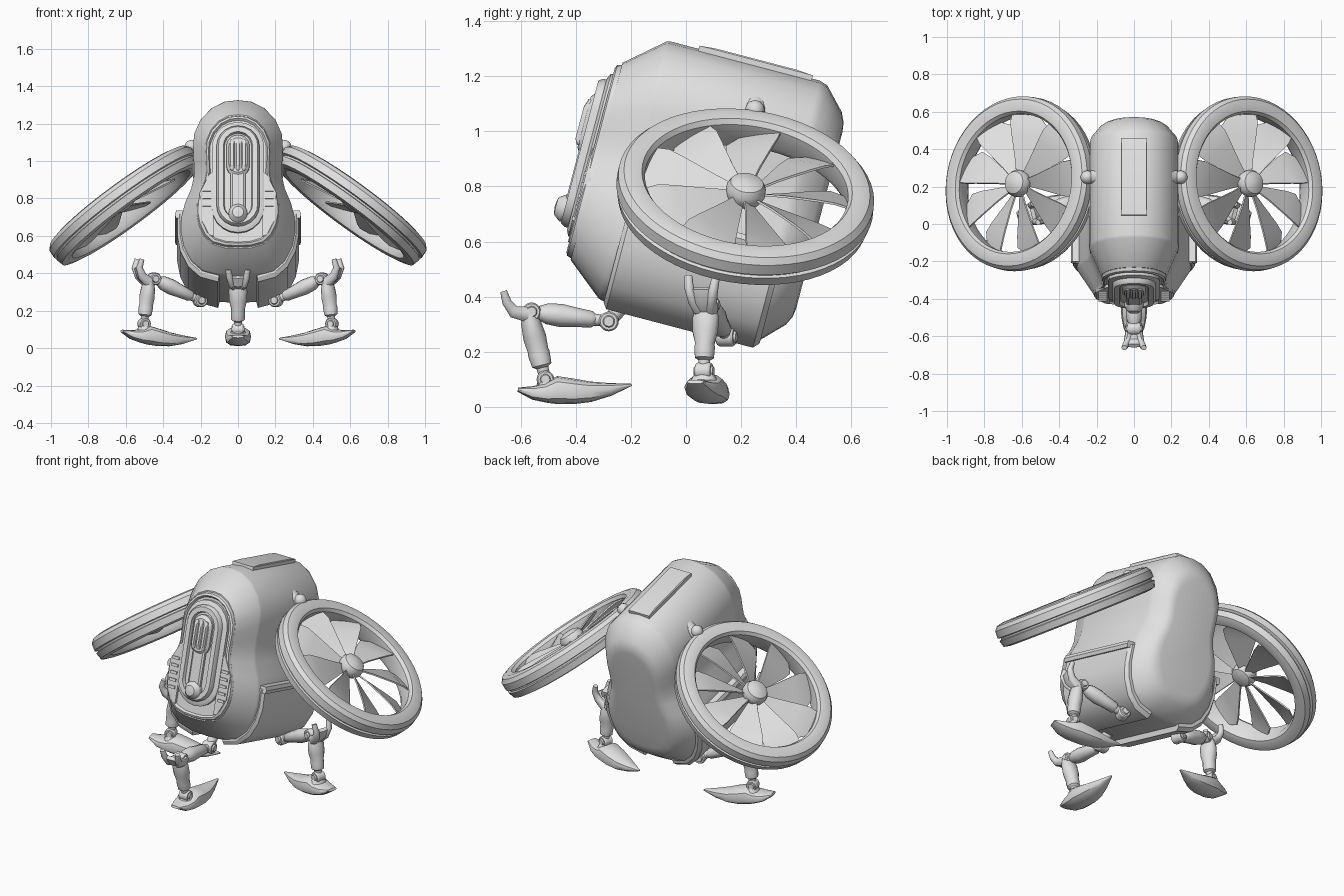
import bpy, bmesh, math
from mathutils import Vector, Matrix

if "Cube" in bpy.data.objects:
    bpy.data.objects.remove(bpy.data.objects["Cube"])

grey = bpy.data.materials.new("light_grey")
grey.use_nodes = True
grey.diffuse_color = (0.75, 0.75, 0.75, 1)
grey.node_tree.nodes["Principled BSDF"].inputs["Base Color"].default_value = (0.75, 0.75, 0.75, 1)


def loft(name, rings, cyclic=False, flip=1, angle=32):
    """Skin a list of closed rings; flip=-1 mirrors across x."""
    bm = bmesh.new()
    rows = [[bm.verts.new((p[0] * flip, p[1], p[2])) for p in r] for r in rings]
    pairs = list(zip(rows, rows[1:])) + ([(rows[-1], rows[0])] if cyclic else [])
    for a, b in pairs:
        for i in range(len(a)):
            j = (i + 1) % len(a)
            bm.faces.new((a[i], a[j], b[j], b[i]))
    if not cyclic:
        bm.faces.new(rows[0])
        bm.faces.new(rows[-1])
    bmesh.ops.recalc_face_normals(bm, faces=bm.faces)
    me = bpy.data.meshes.new(name)
    bm.to_mesh(me)
    bm.free()
    me.materials.append(grey)
    me.shade_smooth()
    me.set_sharp_from_angle(angle=math.radians(angle))
    ob = bpy.data.objects.new(name, me)
    bpy.context.collection.objects.link(ob)
    return ob


def lathe(name, profile, mat, steps=48, flip=1, cyclic=True):
    """Spin (radius, height) points round the z axis of mat."""
    rings = []
    for i in range(steps):
        a = math.tau * i / steps
        rings.append([mat @ Vector((r * math.cos(a), r * math.sin(a), h)) for r, h in profile])
    if not cyclic:
        rings = list(zip(*rings))
    return loft(name, rings, cyclic, flip)


def frame(origin, x, z):
    """Matrix with the given origin, x and z directions."""
    z = Vector(z).normalized()
    y = z.cross(Vector(x)).normalized()
    m = Matrix((y.cross(z), y, z)).transposed().to_4x4()
    m.translation = origin
    return m


# The hull is pitched nose up: s runs backward along it, t runs up it
PITCH = math.radians(14.7)
C, S = math.cos(PITCH), math.sin(PITCH)


def hull(x, s, t):
    return Vector((x, s * C + t * S, t * C - s * S))


HALF = [(0.07, 1.26), (0.14, 1.225), (0.2, 1.16), (0.235, 1.08), (0.24, 1.0), (0.236, 0.92),
        (0.235, 0.85), (0.25, 0.78), (0.283, 0.7), (0.303, 0.62), (0.305, 0.54),
        (0.29, 0.46), (0.25, 0.38), (0.19, 0.325), (0.1, 0.3)]
OUTLINE = [(0, 1.268)] + HALF + [(0, 0.295)] + [(-x, t) for x, t in reversed(HALF)]
MID = 0.77


def section(s, kx, kt, pts=OUTLINE):
    return [hull(x * kx, s, MID + (t - MID) * kt) for x, t in pts]


# Hull
loft("hull", [section(*k) for k in ((-0.54, 0.72, 0.76), (-0.406, 0.98, 0.99), (-0.39, 1, 1),
                                    (0.17, 1, 1), (0.2, 0.97, 0.98), (0.275, 0.75, 0.82),
                                    (0.291, 0.66, 0.75), (0.296, 0.55, 0.68))], angle=30)

# Front rim round a recess, with the raised face housing inside
loft("front_rim", [section(*k) for k in ((-0.52, 0.74, 0.76), (-0.556, 0.7, 0.735),
                                         (-0.562, 0.66, 0.71), (-0.55, 0.63, 0.69))])


def stadium(w, t0, t1, s, n=10):
    """Upright capsule outline of half width w."""
    top = [(w * math.cos(math.pi * i / n), t1 - w + w * math.sin(math.pi * i / n)) for i in range(n + 1)]
    low = [(-x, t0 + t1 - t) for x, t in top]
    return [hull(x, s, t) for x, t in top + low]


loft("face_housing", [stadium(*k) for k in ((0.14, 0.49, 1.1, -0.53), (0.14, 0.49, 1.1, -0.57),
                                            (0.12, 0.51, 1.08, -0.58))])
loft("face_plate", [stadium(*k) for k in ((0.115, 0.52, 1.075, -0.54), (0.115, 0.52, 1.075, -0.592),
                                          (0.105, 0.53, 1.065, -0.608), (0.078, 0.557, 1.038, -0.608),
                                          (0.072, 0.563, 1.032, -0.59))])
loft("face_bar", [stadium(0.04, 0.57, 1.0, -0.57), stadium(0.04, 0.57, 1.0, -0.605),
                  stadium(0.03, 0.58, 0.99, -0.612)])
loft("face_bulge", [stadium(0.062, 0.79, 1.02, -0.57), stadium(0.062, 0.79, 1.02, -0.605),
                    stadium(0.05, 0.81, 1.0, -0.62)])
for x in (-0.032, 0, 0.032):
    loft("face_rib", [stadium(0.012, 0.82, 0.99, -0.6), stadium(0.012, 0.82, 0.99, -0.625),
                      stadium(0.007, 0.84, 0.96, -0.635)]).location.x = x
lathe("face_knob", [(0.05, 0), (0.05, 0.04), (0.04, 0.055), (0.03, 0.066), (0.005, 0.07)],
      frame(hull(0, -0.575, 0.585), (1, 0, 0), (0, -C, S)), 24, 1, False)

# Top hatch
loft("top_hatch", [[hull(x * k, s + e * (1 - k), t) for x, s, e in
                    ((-0.07, -0.285, 1), (0.07, -0.285, 1), (0.07, 0.14, -1), (-0.07, 0.14, -1))]
                   for k, t in ((1, 1.25), (1, 1.28), (0.94, 1.285))])

# Side armour, cheeks and vents
ARMOUR = [(0.303, 0.645)] + HALF[10:]
for side in (1, -1):
    def shell(s, grow):
        return section(s, grow, grow, ARMOUR) + section(s, 0.97, 0.97, ARMOUR)[::-1]
    loft("side_armour", [shell(*k) for k in ((-0.385, 1.02), (-0.37, 1.065), (0.18, 1.065), (0.2, 1.02))],
         flip=side)
    rim = [(0.285, 0.66), (0.33, 0.66), (0.338, 0.64), (0.332, 0.62), (0.29, 0.62)]
    loft("armour_rim", [[hull(x, s, t) for x, t in rim] for s in (-0.38, 0.19)], flip=side)
    cheek = [(0.13, 0.83), (0.155, 0.81), (0.205, 0.71), (0.2, 0.57), (0.155, 0.48), (0.13, 0.47)]
    loft("cheek", [[hull(x, s, t) for x, t in cheek] for s in (-0.51, -0.566)], flip=side)
    for i in range(5):
        t = 0.55 + i * 0.042
        loft("cheek_vent", [[hull(x, s, t + d) for x, d in ((0.145, 0), (0.19, 0), (0.19, 0.016), (0.145, 0.016))]
                            for s in (-0.55, -0.573)], flip=side)

# Rotors: ring, hub, twisted blades and mount
TILT, LEAN = math.radians(36), math.radians(9)
AXIS = Vector((math.sin(TILT), math.sin(LEAN) * math.cos(TILT), math.cos(LEAN) * math.cos(TILT)))
ROTOR = frame(Vector((0.622, 0.217, 0.785)), (math.cos(TILT), 0, -math.sin(TILT)), AXIS)
RING = [(0.372, 0.02), (0.385, 0.038), (0.42, 0.042), (0.45, 0.034), (0.468, 0.012), (0.47, -0.03),
        (0.454, -0.034), (0.454, -0.044), (0.466, -0.048), (0.456, -0.086), (0.42, -0.094),
        (0.39, -0.088), (0.374, -0.06)]
BLADES = 9


def blade_ring(a, r, chord, pitch, sweep):
    out = Vector((math.cos(a), math.sin(a), 0))
    tan = Vector((-out.y, out.x, 0))
    along = tan * math.cos(pitch) - Vector((0, 0, math.sin(pitch)))
    nrm = out.cross(along)
    mid = out * r + tan * sweep - Vector((0, 0, 0.016))
    return [ROTOR @ (mid + along * chord * u + nrm * 0.004 * v)
            for u, v in ((-1, -1), (1, -1), (1, 1), (-1, 1))]


for side in (1, -1):
    lathe("rotor_ring", RING, ROTOR, 56, side)
    lathe("rotor_hub", [(0.03, -0.05), (0.058, -0.04), (0.072, -0.015), (0.072, 0.012), (0.06, 0.035),
                        (0.035, 0.046), (0.004, 0.05)], ROTOR, 24, side, False)
    for i in range(BLADES):
        a = math.tau * (i + 0.3) / BLADES
        loft("rotor_blade", [blade_ring(a, *k) for k in ((0.05, 0.022, 0.7, 0), (0.14, 0.048, 0.55, 0.01),
                                                         (0.26, 0.086, 0.45, 0.02), (0.32, 0.1, 0.42, 0.02),
                                                         (0.375, 0.075, 0.38, -0.005))], flip=side)
    cap = [(0.036 * math.sin(a), 0.036 * math.cos(a)) for a in [math.radians(d) for d in range(3, 180, 29)]]
    lathe("rotor_mount_ball", cap, Matrix.Translation((0.25, 0.25, 1.077)), 16, side, False)
    lathe("rotor_mount", [(0.045, -0.06), (0.035, 0), (0.022, 0.07), (0.02, 0.1)],
          frame(Vector((0.23, 0.25, 1.06)), (0, 1, 0), (0.6, 0, -0.35)), 16, side, False)


# Legs: each lies in a vertical plane, r outward and z up
def leg(prefix, origin, direction, hip, knee, ankle, horn, foot, flip=1):
    d = Vector(direction).normalized()
    lat = Vector((-d.y, d.x, 0))

    def at(r, z, l=0):
        return Vector(origin) + d * r + lat * l + Vector((0, 0, z))

    def tube(name, pts, sizes, n=12, power=1):
        rings = []
        for i, p in enumerate(pts):
            tan = (pts[min(i + 1, len(pts) - 1)] - pts[max(i - 1, 0)]).normalized()
            nrm = tan.cross(lat).normalized()
            ring = []
            for j in range(n):
                c, s = [math.copysign(abs(f(math.tau * j / n)) ** power, f(math.tau * j / n))
                        for f in (math.cos, math.sin)]
                ring.append(p + lat * sizes[i][0] * c + nrm * sizes[i][1] * s)
            rings.append(ring)
        loft(prefix + name, rings, flip=flip, angle=40)

    def joint(name, p, r, w):
        lathe(prefix + name, [(r * 0.5, -w), (r * 0.6, -w * 0.8), (r * 0.85, -w * 0.8), (r, -w * 0.6),
                              (r, w * 0.6), (r * 0.85, w * 0.8), (r * 0.6, w * 0.8), (r * 0.5, w)],
              frame(p, d, lat), 20, flip, False)

    H, K, A = at(*hip), at(*knee), at(*ankle)
    joint("_hip", H, 0.036, 0.04)
    tube("_hip_mount", [H, H - d * 0.05 + Vector((0, 0, 0.06))], [(0.025, 0.025), (0.03, 0.03)])
    joint("_knee", K, 0.034, 0.042)
    joint("_ankle", A, 0.032, 0.036)
    tube("_upper_link", [H, H.lerp(K, 0.35)], [(0.024, 0.02), (0.026, 0.024)])
    tube("_thigh", [H.lerp(K, f) for f in (0.17, 0.22, 0.45, 0.62, 0.8, 0.95)],
         [(0.024, 0.02), (0.036, 0.03), (0.038, 0.036), (0.044, 0.042), (0.042, 0.038), (0.024, 0.02)])
    # Shin with a broad horn plate that forks above the knee
    top = at(*horn[0])
    tube("_shin", [top.lerp(A, f) for f in (-0.1, 0.12, 0.35, 0.55, 0.6, 0.78, 0.82, 1)],
         [(0.036, 0.022), (0.05, 0.036), (0.048, 0.042), (0.036, 0.038), (0.038, 0.04),
          (0.036, 0.036), (0.022, 0.022), (0.02, 0.02)])
    tube("_horn_plate", [at(*p) for p in horn[:3]], [(0.042, 0.026), (0.046, 0.02), (0.05, 0.012)])
    for e in (1, -1):
        path = [at(r, z, e * l) for (r, z), l in zip(horn, (0.02, 0.034, 0.046, 0.052))]
        tube("_horn", path, [(0.026, 0.03), (0.02, 0.024), (0.018, 0.018), (0.015, 0.013)], 10)
    # Claw foot: distance along, underside, top and half width
    fr, pitch = foot
    claw = [(0.205, 0.055, 0.07, 0.03), (0.15, 0.026, 0.076, 0.056), (0.1, 0.014, 0.088, 0.066),
            (0.06, 0.01, 0.112, 0.07), (0, 0.01, 0.102, 0.068), (-0.06, 0.018, 0.092, 0.058),
            (-0.13, 0.04, 0.087, 0.036), (-0.208, 0.076, 0.084, 0.006)]
    tube("_foot", [at(fr + r, (lo + hi) / 2 + r * pitch) for r, lo, hi, w in claw],
         [(w, (hi - lo) / 2) for r, lo, hi, w in claw], power=0.75)
    tube("_foot_socket", [A - Vector((0, 0, 0.005)), A - Vector((0, 0, 0.05))],
         [(0.034, 0.026), (0.058, 0.045)])


leg("front_leg", (0, 0, 0), (0, -1, 0), (0.28, 0.31), (0.56, 0.345), (0.51, 0.1),
    [(0.57, 0.335), (0.625, 0.345), (0.65, 0.38), (0.662, 0.42)], (0.405, 0))
for side in (1, -1):
    leg("side_leg", (0, 0.2, 0), (0.966, -0.259, 0), (0.21, 0.255), (0.465, 0.37), (0.52, 0.13),
        [(0.495, 0.35), (0.54, 0.385), (0.558, 0.43), (0.545, 0.475)], (0.437, 0.14), side)
